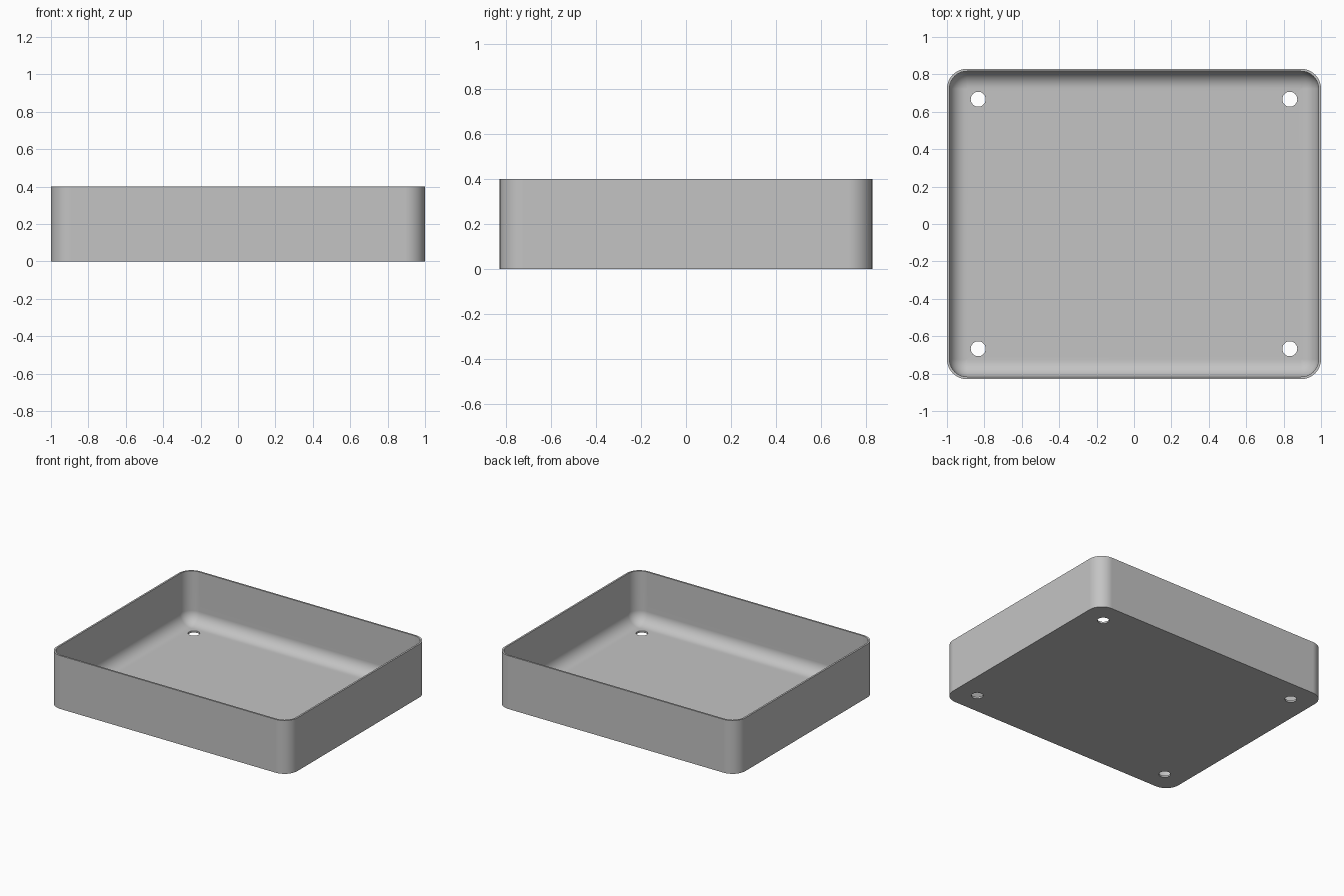
import bpy, bmesh
from math import sin, cos, pi, radians

cube = bpy.data.objects.get("Cube")
if cube:
    bpy.data.objects.remove(cube, do_unlink=True)

# Main dimensions
HALF_X, HALF_Y, HEIGHT = 1.0, 0.83, 0.40
CORNER, WALL, FLOOR, FILLET = 0.107, 0.0133, 0.0133, 0.09
HOLE_X, HOLE_Y, HOLE_R = 0.833, 0.667, 0.04
ARC, HOLE_SIDES = 10, 32

grey = bpy.data.materials.new("Grey plastic")
colour = (0.55, 0.55, 0.55, 1)
grey.diffuse_color = colour
grey.use_nodes = True
grey.node_tree.nodes["Principled BSDF"].inputs["Base Color"].default_value = colour

bm = bmesh.new()


def rounded_ring(inset, z):
    """Rounded rectangle loop, moved inwards by inset."""
    radius = CORNER - inset
    verts = []
    for quarter, (sx, sy) in enumerate(((1, 1), (-1, 1), (-1, -1), (1, -1))):
        for i in range(ARC + 1):
            a = (quarter + i / ARC) * pi / 2
            verts.append(bm.verts.new((sx * (HALF_X - CORNER) + radius * cos(a),
                                       sy * (HALF_Y - CORNER) + radius * sin(a), z)))
    return verts


def hole_ring(x, y, z):
    angles = [2 * pi * i / HOLE_SIDES for i in range(HOLE_SIDES)]
    return [bm.verts.new((x + HOLE_R * cos(a), y + HOLE_R * sin(a), z)) for a in angles]


def bridge(a, b):
    for i in range(len(a)):
        j = (i + 1) % len(a)
        bm.faces.new((a[i], a[j], b[j], b[i]))


def fill(loops):
    """Flat panel between the outline and its holes."""
    edges = []
    for loop in loops:
        for i, v in enumerate(loop):
            pair = (v, loop[(i + 1) % len(loop)])
            edges.append(bm.edges.get(pair) or bm.edges.new(pair))
    bmesh.ops.triangle_fill(bm, use_beauty=True, edges=edges, normal=(0, 0, 1))


# Outer wall, rim, inner wall and rounded transition into the floor
rings = [rounded_ring(0, 0), rounded_ring(0, HEIGHT), rounded_ring(WALL, HEIGHT)]
for i in range(ARC + 1):
    a = i / ARC * pi / 2
    rings.append(rounded_ring(WALL + FILLET * (1 - cos(a)),
                              FLOOR + FILLET * (1 - sin(a))))
for lower, upper in zip(rings, rings[1:]):
    bridge(lower, upper)

# Four screw holes through the floor
under, over = [], []
for sx in (-1, 1):
    for sy in (-1, 1):
        under.append(hole_ring(sx * HOLE_X, sy * HOLE_Y, 0))
        over.append(hole_ring(sx * HOLE_X, sy * HOLE_Y, FLOOR))
        bridge(under[-1], over[-1])

# Underside and floor panels
fill([rings[0]] + under)
fill([rings[-1]] + over)
bmesh.ops.recalc_face_normals(bm, faces=bm.faces)

mesh = bpy.data.meshes.new("tray")
bm.to_mesh(mesh)
bm.free()
mesh.materials.append(grey)
mesh.shade_smooth()
mesh.set_sharp_from_angle(angle=radians(30))

tray = bpy.data.objects.new("tray", mesh)
bpy.context.collection.objects.link(tray)
normals = tray.modifiers.new("Even shading", 'WEIGHTED_NORMAL')
normals.keep_sharp = True
